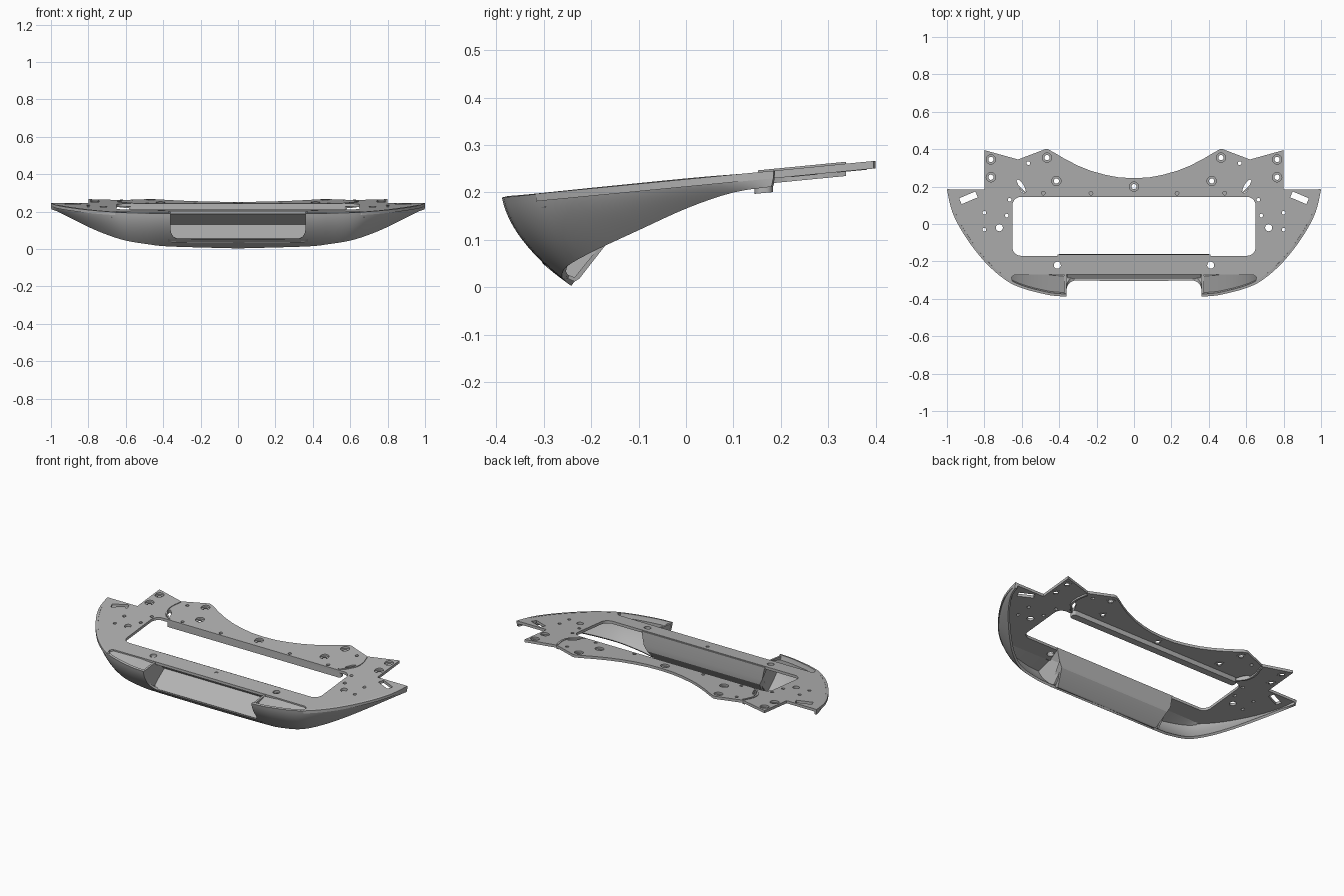
import bpy, bmesh
from math import sin, cos, pi, radians
from mathutils import Vector

if "Cube" in bpy.data.objects:
    bpy.data.objects.remove(bpy.data.objects["Cube"])

grey = bpy.data.materials.new("mid grey")
grey.use_nodes = True
grey.diffuse_color = (0.45, 0.45, 0.45, 1)
grey.node_tree.nodes["Principled BSDF"].inputs["Base Color"].default_value = (0.45, 0.45, 0.45, 1)


def plane(y):
    """Height of the sloping top surface."""
    return 0.228 + 0.097 * y


def add_mesh(name, mesh):
    mesh.materials.clear()
    mesh.materials.append(grey)
    ob = bpy.data.objects.new(name, mesh)
    bpy.context.collection.objects.link(ob)
    return ob


def from_faces(name, verts, faces, fix=True):
    mesh = bpy.data.meshes.new(name)
    mesh.from_pydata(verts, [], faces)
    if fix:
        bm = bmesh.new()
        bm.from_mesh(mesh)
        bmesh.ops.recalc_face_normals(bm, faces=bm.faces)
        bm.to_mesh(mesh)
        bm.free()
    return add_mesh(name, mesh)


def finish(ob, angle=30):
    """Apply modifiers and smooth the shallow edges."""
    bpy.ops.object.select_all(action='DESELECT')
    ob.select_set(True)
    bpy.context.view_layer.objects.active = ob
    for m in list(ob.modifiers):
        bpy.ops.object.modifier_apply(modifier=m.name)
    bpy.ops.object.shade_smooth_by_angle(angle=radians(angle))


def sheet_plate(name, loops, top=0.0, thick=0.016):
    """Flat plate with holes, laid on the sloping plane."""
    cu = bpy.data.curves.new(name, 'CURVE')
    cu.dimensions, cu.fill_mode, cu.extrude = '2D', 'BOTH', thick / 2
    for pts in loops:
        sp = cu.splines.new('POLY')
        sp.points.add(len(pts) - 1)
        for p, (x, y) in zip(sp.points, pts):
            p.co = (x, y, 0, 1)
        sp.use_cyclic_u = True
    tmp = bpy.data.objects.new("temp", cu)
    bpy.context.collection.objects.link(tmp)
    dg = bpy.context.evaluated_depsgraph_get()
    mesh = bpy.data.meshes.new_from_object(tmp.evaluated_get(dg))
    bpy.data.objects.remove(tmp)
    bm = bmesh.new()
    bm.from_mesh(mesh)
    bmesh.ops.remove_doubles(bm, verts=bm.verts, dist=0.0001)
    for v in bm.verts:
        v.co.z += plane(v.co.y) + top - thick / 2
    bmesh.ops.recalc_face_normals(bm, faces=bm.faces)
    bm.to_mesh(mesh)
    bm.free()
    ob = add_mesh(name, mesh)
    finish(ob)
    return ob


def ellipse(cx, cy, a, b=None, turn=0, n=20):
    b = b or a
    t = radians(turn)
    return [(cx + a * cos(u) * cos(t) - b * sin(u) * sin(t),
             cy + a * cos(u) * sin(t) + b * sin(u) * cos(t))
            for u in (2 * pi * i / n for i in range(n))]


def round_rect(x0, y0, x1, y1, r, n=6):
    pts = []
    for cx, cy, s in ((x1 - r, y1 - r, 0), (x0 + r, y1 - r, 1), (x0 + r, y0 + r, 2), (x1 - r, y0 + r, 3)):
        pts += [(cx + r * cos((s + i / n) * pi / 2), cy + r * sin((s + i / n) * pi / 2)) for i in range(n + 1)]
    return pts


def smooth_path(pts, n=4):
    """Catmull-Rom samples through the points."""
    pts = [Vector(p) for p in pts]
    out = []
    for i in range(len(pts) - 1):
        a, b, c, d = pts[max(i - 1, 0)], pts[i], pts[i + 1], pts[min(i + 2, len(pts) - 1)]
        for k in range(n):
            t = k / n
            out.append(0.5 * (2 * b + (c - a) * t + (2 * a - 5 * b + 4 * c - d) * t * t + (3 * b - a - 3 * c + d) * t ** 3))
    return out + [pts[-1]]


def both(pts):
    return [(s * x, y) for x, y in pts for s in (-1, 1)]


# Skirt rails: upper rim and lower lip, from left tip to the centre
rim = smooth_path([(x, y, plane(y) - 0.001) for x, y in (
    (1, .185), (.97, .06), (.9, -.07), (.8, -.2), (.7, -.29), (.62, -.335), (.5, -.37), (.37, -.388), (0, -.395))])
lip = smooth_path([(.998, .18, .212), (.965, .1, .2), (.9, .005, .168), (.8, -.105, .118), (.7, -.195, .076),
                   (.6, -.25, .045), (.48, -.262, .025), (.36, -.255, .013), (0, -.242, .003)])


def mirror_x(path):
    return [Vector((-p.x, p.y, p.z)) for p in path] + path[-2::-1]


rows, cols = list(zip(mirror_x(rim), mirror_x(lip))), 12
verts, faces = [], []
for a, b in rows:
    c = a.lerp(b, 0.13)
    c.z = (a.z + b.z) / 2
    verts += [a * (1 - t) ** 2 + c * 2 * t * (1 - t) + b * t * t for t in (j / cols for j in range(cols + 1))]
w = cols + 1
for i in range(len(rows) - 1):
    for j in range(cols):
        faces.append((i * w + j, i * w + j + 1, (i + 1) * w + j + 1, (i + 1) * w + j))
skirt = from_faces("bumper_skirt", verts, faces, fix=False)
mod = skirt.modifiers.new("shell", 'SOLIDIFY')
mod.thickness, mod.offset = 0.014, -1

# Rounded central opening in the skirt
outline = round_rect(-.36, .052, .36, .4, .05)
n = len(outline)
cutter = from_faces("opening_cutter", [(x, y, z) for y in (-.6, -.2) for x, z in outline],
                    [tuple(range(n)), tuple(range(n, 2 * n))] + [(i, (i + 1) % n, n + (i + 1) % n, n + i) for i in range(n)])
cutter.hide_render = True
cut = skirt.modifiers.new("opening", 'BOOLEAN')
cut.object, cut.operation, cut.solver = cutter, 'DIFFERENCE', 'EXACT'
finish(skirt)
bpy.data.objects.remove(cutter)

# Top plate with its window, bolt holes and slots
side = [(p.x, p.y) for p in rim if p.x > .66]
half = [(0, .245), (.08, .249), (.15, .262), (.23, .284), (.3, .312), (.37, .348), (.42, .378), (.46, .4), (.475, .4),
        (.62, .345), (.8, .395), (.8, .185)] + side + [(.655, -.316), (.63, -.322), (.65, -.305), (.655, -.285), (.64, -.272), (.4, -.27)]
plate_outline = half + [(-x, y) for x, y in half[:0:-1]]
bolts = both([(.765, .345), (.765, .25), (.465, .355), (.415, .23)]) + [(0, .2)]
plain = both([(.41, -.22), (.72, -.02)])
pins = both([(.8, .06), (.68, .045), (.8, -.03), (.565, .325), (.485, .165), (.23, .165), (.665, .13)]) + [(0, -.205)]
holes = [round_rect(-.65, -.17, .65, .145, .045)]
holes += [ellipse(x, y, .025) for x, y in bolts]
holes += [ellipse(x, y, .019) for x, y in plain]
holes += [ellipse(x, y, .01, n=12) for x, y in pins]
for s in (-1, 1):
    holes.append(ellipse(s * .603, .2, .042, .015, s * 60))
    t = radians(-23 * s)
    holes.append([(s * .885 + u * cos(t) - v * sin(t), .14 + u * sin(t) + v * cos(t))
                  for u, v in ((-.047, -.017), (.047, -.017), (.047, .017), (-.047, .017))])
sheet_plate("top_plate", [plate_outline] + holes)

# Stepped seats inside the large bolt holes
for i, (x, y) in enumerate(bolts):
    sheet_plate(f"bolt_seat_{i + 1}", [ellipse(x, y, .027), ellipse(x, y, .014)], top=-.011, thick=.006)

# Stiffening flange below the rear bar
sheet_plate("rear_flange", [round_rect(-.58, .145, .58, .183, .015)], top=-.015, thick=.03)

# Recessed centre pocket: (y, z, half width) around the section
section = [(-.163, .208, .41), (-.27, .198, .375), (-.185, .13, .37), (-.295, .055, .355), (-.285, .035, .355),
           (-.235, .012, .345), (-.225, .018, .35), (-.165, .095, .375), (-.161, .13, .395)]
n = len(section)
pocket = from_faces("plate_pocket", [(s * hw, y, z) for s in (-1, 1) for y, z, hw in section],
                    [tuple(range(n)), tuple(range(n, 2 * n))] + [(i, (i + 1) % n, n + (i + 1) % n, n + i) for i in range(n)])
finish(pocket)

for s, word in ((-1, "right"), (1, "left")):
    # Pocket end wall joining the skirt
    wall = [(-.378, .185), (-.27, .198), (-.17, .205), (-.17, .1), (-.235, .02), (-.29, .04), (-.345, .1), (-.372, .15)]
    n = len(wall)
    end = from_faces(f"{word}_pocket_wall", [(s * x, y, z) for x in (.361, .373) for y, z in wall],
                     [tuple(range(n)), tuple(range(n, 2 * n))] + [(i, (i + 1) % n, n + (i + 1) % n, n + i) for i in range(n)])
    finish(end)

    # Sunken ledge between plate and skirt rim
    run = [p for p in rim if .365 < p.x < .68]
    verts = []
    for p in run:
        back = min(-.268, p.y + .11)
        verts += [(s * p.x, back, plane(back) - .01), (s * p.x, p.y + .01, p.z - .03)]
    ledge = from_faces(f"{word}_ledge", verts, [(2 * i, 2 * i + 1, 2 * i + 3, 2 * i + 2) for i in range(len(run) - 1)])
    mod = ledge.modifiers.new("thickness", 'SOLIDIFY')
    mod.thickness, mod.offset = .006, 0
    finish(ledge)

    # Curved rib between side wing and rear bar
    path = smooth_path([(s * x, y, 0) for x, y in ((.62, .338), (.637, .27), (.625, .21), (.565, .152))])
    outer = [(p.x + s * .006, p.y) for p in path]
    inner = [(p.x - s * .006, p.y) for p in reversed(path)]
    sheet_plate(f"{word}_rib", [outer + inner], top=.004, thick=.03)
